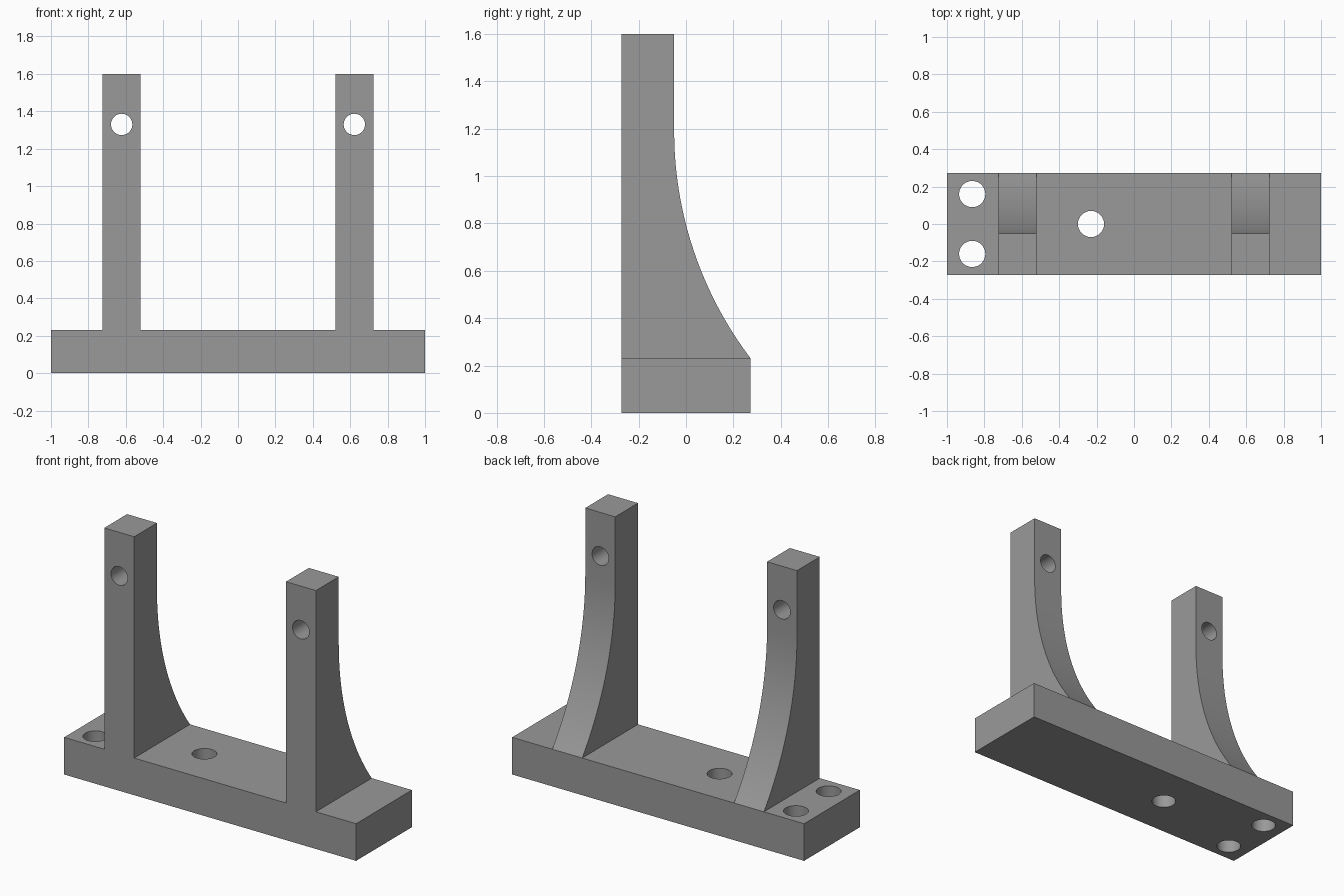
import bpy, bmesh, math
from mathutils import Vector

if "Cube" in bpy.data.objects:
    bpy.data.objects.remove(bpy.data.objects["Cube"])

DEPTH = 0.273            # half depth of the base
BASE_TOP, POST_TOP = 0.23, 1.6
POST_IN, POST_OUT = 0.52, 0.725
POST_BACK, CURVE_TOP = -0.05, 1.19

grey = bpy.data.materials.new("plain grey")
grey.diffuse_color = (0.32, 0.32, 0.32, 1)
grey.use_nodes = True
grey.node_tree.nodes["Principled BSDF"].inputs["Base Color"].default_value = grey.diffuse_color


def extrude_x(name, profile, x0, x1):
    """Solid from a closed (y, z) profile, extruded along x."""
    bm = bmesh.new()
    face = bm.faces.new([bm.verts.new((x0, y, z)) for y, z in profile])
    new = bmesh.ops.extrude_face_region(bm, geom=[face])["geom"]
    bmesh.ops.translate(bm, vec=(x1 - x0, 0, 0),
                        verts=[v for v in new if isinstance(v, bmesh.types.BMVert)])
    bmesh.ops.recalc_face_normals(bm, faces=bm.faces)
    mesh = bpy.data.meshes.new(name)
    bm.to_mesh(mesh)
    bm.free()
    mesh.materials.append(grey)
    obj = bpy.data.objects.new(name, mesh)
    bpy.context.collection.objects.link(obj)
    return obj


def drill(name, location, radius, depth, rotation=(0, 0, 0)):
    bpy.ops.mesh.primitive_cylinder_add(vertices=48, radius=radius, depth=depth,
                                        location=location, rotation=rotation)
    obj = bpy.context.object
    obj.name = name
    obj.data.materials.append(grey)
    return obj


def combine(target, tool, operation):
    """Apply a boolean and remove the tool."""
    mod = target.modifiers.new(operation.lower(), "BOOLEAN")
    mod.operation, mod.solver, mod.object = operation, "EXACT", tool
    bpy.context.view_layer.objects.active = target
    bpy.ops.object.modifier_apply(modifier=mod.name)
    bpy.data.objects.remove(tool, do_unlink=True)


# Base bar
bracket = extrude_x("bracket", [(-DEPTH, 0), (DEPTH, 0), (DEPTH, BASE_TOP),
                                (-DEPTH, BASE_TOP)], -1, 1)

# Post profile: straight front, back sweeping out in an arc to the base edge
dy, dz = DEPTH - POST_BACK, CURVE_TOP - BASE_TOP
radius = (dy * dy + dz * dz) / (2 * dy)
sweep = math.asin(dz / radius)
profile = [(-DEPTH, BASE_TOP), (-DEPTH, POST_TOP), (POST_BACK, POST_TOP)]
STEPS = 24
for i in range(STEPS + 1):
    a = sweep * i / STEPS
    profile.append((POST_BACK + radius * (1 - math.cos(a)),
                    CURVE_TOP - radius * math.sin(a)))
profile[-1] = (DEPTH, BASE_TOP)

# Two posts joined to the base, each with a cross hole near the top
for side in (-1, 1):
    post = extrude_x("post", profile, side * POST_IN, side * POST_OUT)
    combine(bracket, post, "UNION")
for side in (-1, 1):
    hole = drill("post_hole", (side * 0.622, -0.16, 1.33), 0.057, 0.6,
                 (math.pi / 2, 0, 0))
    combine(bracket, hole, "DIFFERENCE")

# Mounting holes through the base
for x, y in ((-0.865, 0.16), (-0.865, -0.16), (-0.23, 0)):
    combine(bracket, drill("base_hole", (x, y, BASE_TOP / 2), 0.07, 0.6), "DIFFERENCE")

# Smooth curves, crisp corners
bpy.ops.object.select_all(action="DESELECT")
bracket.select_set(True)
bpy.context.view_layer.objects.active = bracket
bpy.ops.object.shade_smooth_by_angle(angle=math.radians(25))
